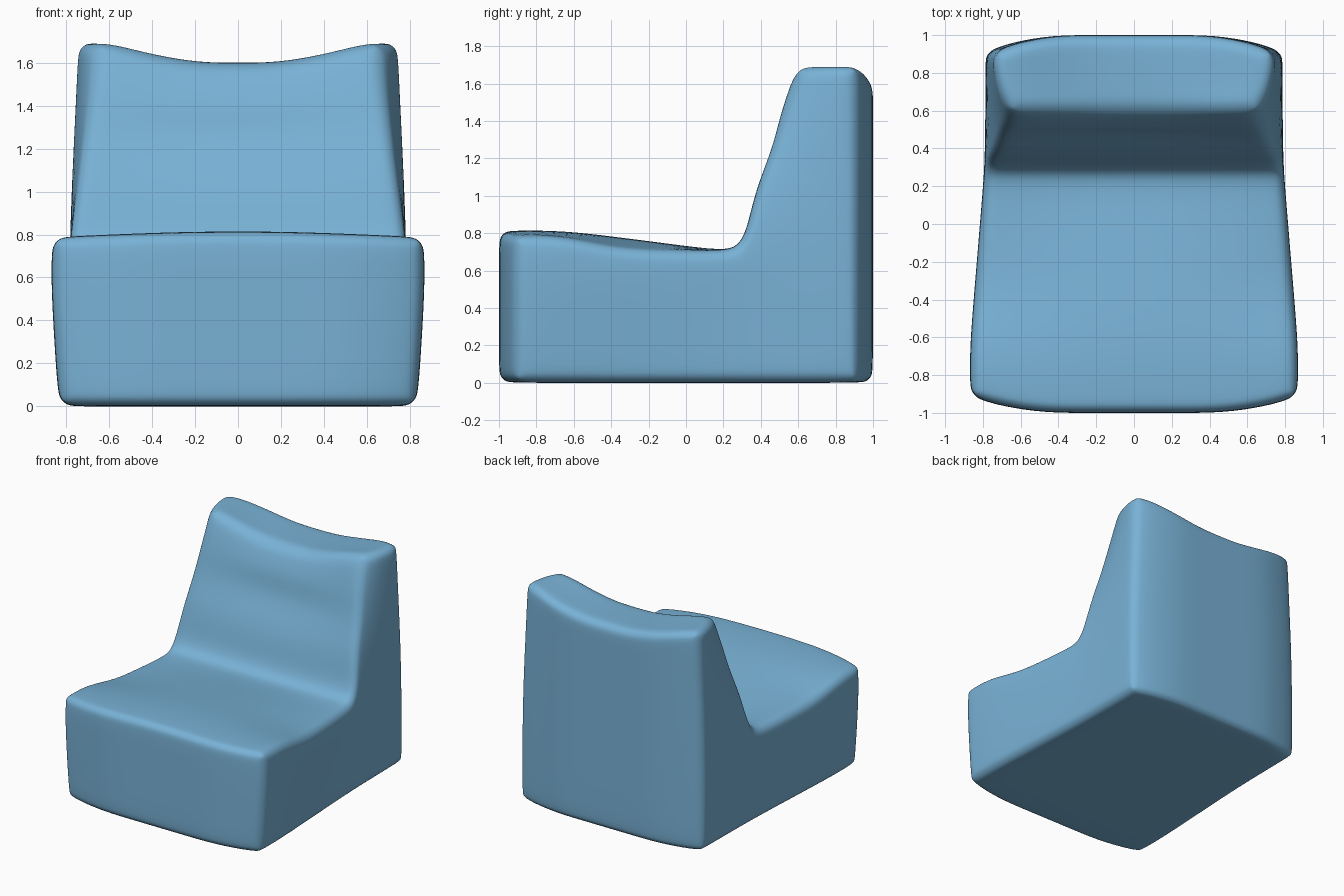
import bpy, bmesh

if "Cube" in bpy.data.objects:
    bpy.data.objects.remove(bpy.data.objects["Cube"])


def clamp(v):
    return max(0.0, min(1.0, v))


# Rungs across the side profile: cushion surface (y, z), base/back surface (y, z), middle lift
RUNGS = [
    ((-1, .79), (-1, 0), .025),
    ((-.66, .785), (-.66, 0), .03),
    ((-.37, .715), (-.37, 0), .065),
    ((-.1, .71), (-.1, 0), .035),
    ((.2, .705), (.3, 0), 0),
    ((.275, .73), (.6, 0), 0),
    ((.325, .81), (1, 0), 0),
    ((.37, 1.03), (1, .5), 0),
    ((.455, 1.25), (1, .9), 0),
    ((.5, 1.42), (1, 1.2), 0),
    ((.55, 1.58), (1, 1.5), 0),
    ((.6, 1.7), (1, 1.7), 0),
]
STEPS = [0, .3, .65, 1]

# Stations across the width: position, corner bow, dip of the top edge, middle lift share
HALF = [(0, 0, .1, 1), (.25, 0, .1, .95), (.55, 0, .065, .65), (.8, .035, .02, .3), (1, .085, 0, 0)]
STATIONS = [(-t, b, d, c) for t, b, d, c in HALF[:0:-1]] + HALF


def half_width(y, z, s):
    flare = clamp((.35 - y) / 1.0)
    w = .787 + .083 * flare
    w -= .035 * flare * clamp(1 - z / .5)                 # tuck in at the floor
    w -= .045 * clamp((z - .75) / .95)                    # back tapers upward
    w -= .09 * clamp((z - .8) / .9) * clamp(1 - s / .4)   # sloped bolster edge
    return w


def shape(rung, s, station):
    (y0, z0), (y1, z1), lift = rung
    t, bow, dip, share = station
    y, z = y0 + (y1 - y0) * s, z0 + (z1 - z0) * s
    x = t * half_width(y, z, s)
    if s == 0:
        z += lift * share
        y += .035 * share * clamp(1 - abs(z - 1.25) / .15)  # lumbar fold
    z -= dip * clamp((z - 1.3) / .4)
    y += bow * clamp((-y - .6) / .4) - bow * clamp((y - .75) / .25)
    return x, y, z


# Loft the perimeter and close both sides with quads
bm = bmesh.new()
last = len(RUNGS) - 1
grid = []
for k, station in enumerate(STATIONS):
    side = k in (0, len(STATIONS) - 1)
    verts = {}
    for i, rung in enumerate(RUNGS):
        for j, s in enumerate(STEPS):
            if side or i in (0, last) or j in (0, len(STEPS) - 1):
                verts[i, j] = bm.verts.new(shape(rung, s, station))
    grid.append(verts)

end = len(STEPS) - 1
loop = [(i, 0) for i in range(last + 1)] + [(last, j) for j in range(1, end)]
loop += [(i, end) for i in range(last, -1, -1)] + [(0, j) for j in range(end - 1, 0, -1)]
for a, b in zip(grid, grid[1:]):
    for p, q in zip(loop, loop[1:] + loop[:1]):
        bm.faces.new((a[p], a[q], b[q], b[p]))
for verts in (grid[0], grid[-1]):
    for i in range(last):
        for j in range(end):
            bm.faces.new((verts[i, j], verts[i + 1, j], verts[i + 1, j + 1], verts[i, j + 1]))
bmesh.ops.recalc_face_normals(bm, faces=bm.faces)

mesh = bpy.data.meshes.new("lounge_chair")
bm.to_mesh(mesh)
bm.free()
chair = bpy.data.objects.new("lounge_chair", mesh)
bpy.context.collection.objects.link(chair)

# Soft upholstered edges
bevel = chair.modifiers.new("soft_edges", "BEVEL")
bevel.width = .065
bevel.segments = 3
bevel.limit_method = "ANGLE"
bevel.angle_limit = .82
smooth = chair.modifiers.new("smooth_cushion", "SUBSURF")
smooth.levels = smooth.render_levels = 2
for poly in mesh.polygons:
    poly.use_smooth = True

# Blue fabric
fabric = bpy.data.materials.new("blue_fabric")
fabric.use_nodes = True
colour = (.19, .445, .672, 1)
fabric.diffuse_color = colour
fabric.node_tree.nodes["Principled BSDF"].inputs["Base Color"].default_value = colour
mesh.materials.append(fabric)
